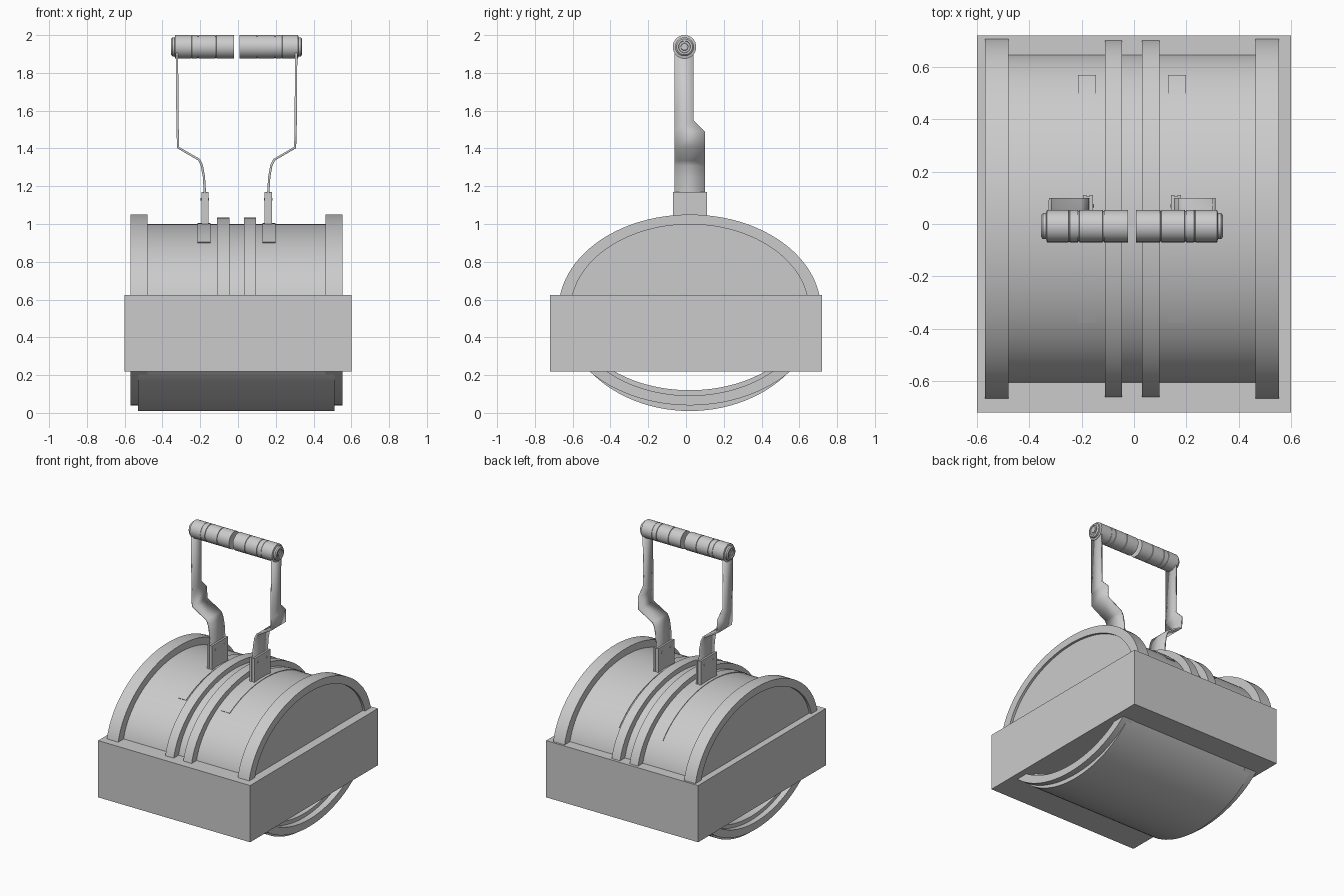
import bpy, bmesh
from math import sin, cos, pi, radians

if "Cube" in bpy.data.objects:
    bpy.data.objects.remove(bpy.data.objects["Cube"])

CX, CY, CZ = -0.0075, 0.02, 0.545   # drum / handle centre


def finish(name, bm, smooth=True):
    bmesh.ops.recalc_face_normals(bm, faces=bm.faces[:])
    me = bpy.data.meshes.new(name)
    bm.to_mesh(me)
    bm.free()
    ob = bpy.data.objects.new(name, me)
    bpy.context.collection.objects.link(ob)
    if smooth:
        bpy.ops.object.select_all(action='DESELECT')
        ob.select_set(True)
        bpy.context.view_layer.objects.active = ob
        bpy.ops.object.shade_smooth_by_angle(angle=radians(30))
    return ob


def box(name, lo, hi):
    bm = bmesh.new()
    bmesh.ops.create_cube(bm, size=1)
    for v in bm.verts:
        v.co = [l + (c + 0.5) * (h - l) for l, h, c in zip(lo, hi, v.co)]
    return finish(name, bm, False)


def extrude_x(name, profile, x0, x1):
    """Extrude a closed (y, z) outline along x."""
    bm = bmesh.new()
    f = bm.faces.new([bm.verts.new((x0, y, z)) for y, z in profile])
    r = bmesh.ops.extrude_face_region(bm, geom=[f])
    for v in r['geom']:
        if isinstance(v, bmesh.types.BMVert):
            v.co.x = x1
    return finish(name, bm)


def ell(a, b, t0, t1, n):
    return [(CY + a * cos(t0 + (t1 - t0) * i / n), CZ + b * sin(t0 + (t1 - t0) * i / n))
            for i in range(n + 1)]


def arc_band(name, outer, inner, t0, t1, x0, x1, n=48):
    """Elliptical band, swept as a row of rectangular sections."""
    bm = bmesh.new()
    full = abs(t1 - t0) > 2 * pi - 0.001
    rings = []
    for (yo, zo), (yi, zi) in zip(ell(*outer, t0, t1, n), ell(*inner, t0, t1, n)):
        rings.append([bm.verts.new(p) for p in
                      ((x0, yo, zo), (x1, yo, zo), (x1, yi, zi), (x0, yi, zi))])
    if full:
        rings[-1] = rings[0]
    for p, q in zip(rings, rings[1:]):
        for k in range(4):
            j = (k + 1) % 4
            bm.faces.new((p[k], p[j], q[j], q[k]))
    if not full:
        bm.faces.new(rings[0])
        bm.faces.new(rings[-1][::-1])
    return finish(name, bm)


def lathe_x(name, prof, cy, cz, n=32):
    """Revolve (x, radius) points about an x-parallel axis."""
    bm = bmesh.new()
    rings = [[bm.verts.new((x, cy + r * cos(2 * pi * i / n), cz + r * sin(2 * pi * i / n)))
              for i in range(n)] for x, r in prof]
    for p, q in zip(rings, rings[1:]):
        for i in range(n):
            j = (i + 1) % n
            bm.faces.new((p[i], p[j], q[j], q[i]))
    bm.faces.new(rings[0])
    bm.faces.new(rings[-1])
    return finish(name, bm)


# Rectangular base block
box("base_block", (-0.6, -0.72, 0.22), (0.6, 0.72, 0.625))

# Upper drum and the open trough beneath the block
extrude_x("upper_drum", ell(0.635, 0.455, 0, pi, 48), CX - 0.545, CX + 0.545)
arc_band("lower_trough", (0.665, 0.535), (0.62, 0.425), pi, 2 * pi, -0.53, 0.51)

# Strap pieces: x offset from centre, z, front y, back y
STRAP = [(0.168, 1.0, -0.06, 0.1), (0.168, 1.17, -0.06, 0.1), (0.173, 1.25, -0.06, 0.1),
         (0.184, 1.31, -0.06, 0.1), (0.198, 1.34, -0.06, 0.1), (0.31, 1.405, -0.06, 0.1),
         (0.312, 1.49, -0.06, 0.1), (0.313, 1.55, -0.06, 0.04), (0.316, 1.95, -0.06, 0.04)]
# Grip outline: offset from centre, radius
GRIP = [(0.015, 0.062), (0.107, 0.062), (0.108, 0.058), (0.111, 0.058), (0.112, 0.062),
        (0.134, 0.062), (0.201, 0.062), (0.202, 0.058), (0.206, 0.058), (0.207, 0.062),
        (0.237, 0.062), (0.238, 0.06), (0.241, 0.06), (0.242, 0.062), (0.325, 0.062),
        (0.328, 0.05), (0.34, 0.05), (0.347, 0.042), (0.347, 0.032), (0.341, 0.03),
        (0.341, 0.02), (0.346, 0.018)]

for side, s in (("left", -1), ("right", 1)):
    def span(a, b):
        return sorted((CX + s * a, CX + s * b))

    # End rim and middle hoop around the drum
    arc_band(side + "_end_rim", (0.695, 0.505), (0.63, 0.453), 0, 2 * pi, *span(0.472, 0.562), 96)
    arc_band(side + "_middle_hoop", (0.69, 0.49), (0.62, 0.44), 0, 2 * pi, *span(0.038, 0.104), 96)

    # Curved mounting strip lying on the drum
    arc_band(side + "_mount_strip", (0.64, 0.459), (0.62, 0.44), radians(31), radians(128.5),
             *span(0.138, 0.207), 28)

    # Bracket plates with rivets
    for tag, a, b in (("inner", 0.149, 0.162), ("outer", 0.174, 0.187)):
        x0, x1 = span(a, b)
        box(f"{side}_{tag}_bracket", (x0, -0.07, 0.97), (x1, 0.11, 1.17))
    x0, x1 = span(0.149, 0.187)
    box(side + "_bracket_core", (x0, -0.065, 0.97), (x1, 0.105, 1.165))
    for k, (y, z) in enumerate(((-0.03, 1.13), (0.07, 1.13))):
        lathe_x(f"{side}_rivet_{k}", [(x0 - 0.003, 0.007), (x1 + 0.003, 0.007)], y, z, 10)

    # Bent flat strap
    bm = bmesh.new()
    rows = [(bm.verts.new((CX + s * x, a, z)), bm.verts.new((CX + s * x, b, z)))
            for x, z, a, b in STRAP]
    for p, q in zip(rows, rows[1:]):
        bm.faces.new((p[0], p[1], q[1], q[0]))
    strap = finish(side + "_handle_strap", bm)
    mod = strap.modifiers.new("thickness", 'SOLIDIFY')
    mod.thickness = 0.012
    mod.offset = 0

    # Half of the turned handle grip with ringed end cap
    lathe_x(side + "_handle_grip", [(CX + s * x, r) for x, r in GRIP], -0.008, 1.938)
